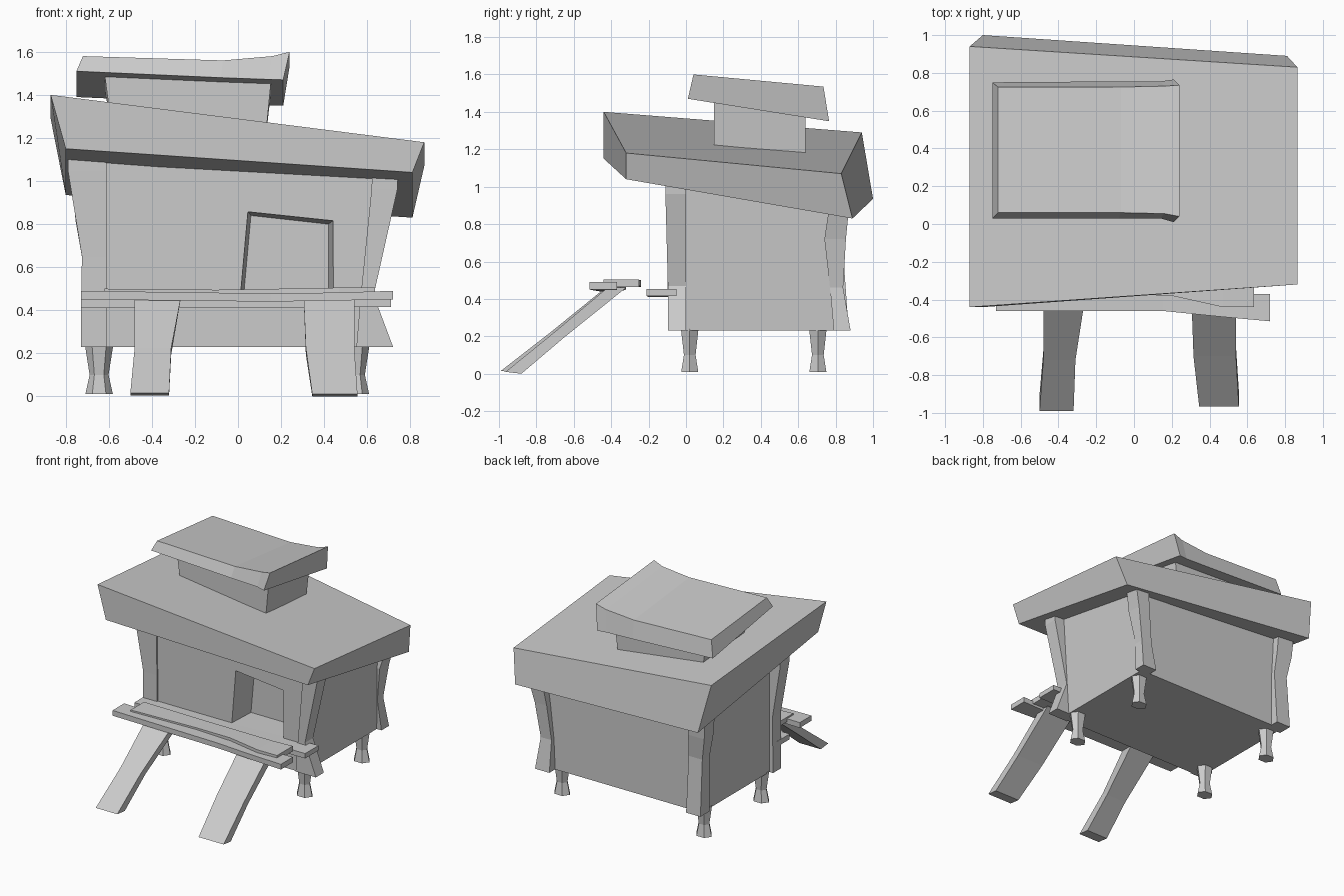
import bpy, bmesh, math


def loft(name, rings):
    """Closed solid skinned through matching rings of points."""
    bm = bmesh.new()
    vs = [[bm.verts.new(p) for p in r] for r in rings]
    n = len(rings[0])
    for a, b in zip(vs, vs[1:]):
        for i in range(n):
            j = (i + 1) % n
            bm.faces.new((a[i], a[j], b[j], b[i]))
    bm.faces.new(vs[0])
    bm.faces.new(vs[-1])
    bmesh.ops.recalc_face_normals(bm, faces=bm.faces)
    me = bpy.data.meshes.new(name)
    bm.to_mesh(me)
    bm.free()
    ob = bpy.data.objects.new(name, me)
    bpy.context.collection.objects.link(ob)
    return ob


def rect(z, x0, x1, y0, y1):
    return [(x0, y0, z), (x1, y0, z), (x1, y1, z), (x0, y1, z)]


def across(x, *yz):
    return [(x, y, z) for y, z in yz]


# Hut body, its top following the tilted roof
body = loft("hut_body", [
    rect(0.23, -0.70, 0.61, -0.085, 0.81),
    [(-0.70, -0.095, 1.16), (0.66, -0.095, 1.07), (0.66, 0.81, 0.91), (-0.70, 0.81, 1.02)]])

# Doorway recess cut into the front
cutter = loft("doorway_cutter", [
    [(0.005, -0.15, 0.45), (0.45, -0.15, 0.45), (0.447, -0.15, 0.82), (0.042, -0.15, 0.862)],
    [(0.025, 0.12, 0.455), (0.42, 0.12, 0.455), (0.42, 0.12, 0.80), (0.06, 0.12, 0.84)]])
cutter.hide_render = True
mod = body.modifiers.new("doorway", 'BOOLEAN')
mod.object = cutter
mod.operation = 'DIFFERENCE'
mod.solver = 'EXACT'
bpy.context.view_layer.objects.active = body
bpy.ops.object.modifier_apply(modifier=mod.name)
bpy.data.objects.remove(cutter)

# Crooked corner posts: (z, x0, x1, y0, y1)
posts = {
    "front_left_post": [(0.23, -0.73, -0.61, -0.095, 0.0), (0.65, -0.725, -0.61, -0.10, 0.0),
                        (1.05, -0.79, -0.61, -0.11, 0.0), (1.15, -0.79, -0.61, -0.11, 0.0)],
    "front_right_post": [(0.23, 0.55, 0.72, -0.095, 0.0), (0.47, 0.57, 0.63, -0.097, 0.0),
                         (0.96, 0.62, 0.74, -0.11, 0.0), (1.08, 0.625, 0.745, -0.11, 0.0)],
    "back_right_post": [(0.23, 0.53, 0.65, 0.79, 0.88), (0.46, 0.54, 0.63, 0.77, 0.84),
                        (0.72, 0.57, 0.67, 0.74, 0.855), (0.92, 0.60, 0.72, 0.77, 0.875)],
    "back_left_post": [(0.23, -0.73, -0.61, 0.76, 0.87), (0.65, -0.725, -0.61, 0.75, 0.84),
                       (0.82, -0.755, -0.62, 0.75, 0.86), (1.02, -0.77, -0.63, 0.75, 0.87)],
}
for name, st in posts.items():
    loft(name, [rect(*s) for s in st])

# Main roof slab, tilted and flared
loft("main_roof", [
    [(-0.80, -0.44, 1.15), (0.81, -0.32, 1.04), (0.81, 0.89, 0.83), (-0.80, 1.0, 0.935)],
    [(-0.87, -0.44, 1.40), (0.865, -0.32, 1.18), (0.865, 0.83, 1.07), (-0.87, 0.94, 1.29)]])

# Cupola block
loft("cupola", [
    rect(1.12, -0.57, 0.12, 0.15, 0.64),
    [(-0.62, 0.15, 1.50), (0.155, 0.15, 1.48), (0.155, 0.64, 1.43), (-0.62, 0.64, 1.44)]])

# Sagging cupola cap: x bottom/top, front bottom, back bottom, back top, front top
cap = []
for xb, xt, fb, bb, bt, ft in [
        (-0.75, -0.72, (0.03, 1.51), (0.75, 1.39), (0.725, 1.515), (0.06, 1.58)),
        (-0.08, -0.07, (0.03, 1.48), (0.755, 1.36), (0.725, 1.49), (0.06, 1.56)),
        (0.14, 0.16, (0.03, 1.472), (0.755, 1.352), (0.73, 1.51), (0.055, 1.58)),
        (0.21, 0.24, (0.01, 1.47), (0.765, 1.35), (0.735, 1.535), (0.04, 1.60))]:
    cap.append([(xb, *fb), (xb, *bb), (xt, *bt), (xt, *ft)])
loft("cupola_cap", cap)

# Hourglass six-sided legs
for side, x in (("left", -0.645), ("right", 0.545)):
    for end, y in (("front", 0.02), ("back", 0.705)):
        loft(f"{end}_{side}_leg", [
            [(x + r * math.cos(i * math.pi / 3), y + 0.82 * r * math.sin(i * math.pi / 3), z)
             for i in range(6)]
            for z, r in ((0.01, 0.064), (0.10, 0.044), (0.24, 0.066))])

# Porch boards: per station x, y0, y1, bottom z, top z
boards = {
    "porch_ledge": [(-0.73, -0.20, -0.05, 0.41, 0.45), (0.71, -0.21, -0.05, 0.415, 0.452)],
    "inner_board": [(-0.62, -0.40, -0.24, 0.465, 0.50), (-0.1, -0.37, -0.24, 0.465, 0.495),
                    (0.2, -0.38, -0.25, 0.47, 0.50), (0.47, -0.44, -0.26, 0.47, 0.505),
                    (0.635, -0.44, -0.25, 0.465, 0.505)],
    "outer_board": [(-0.73, -0.46, -0.32, 0.45, 0.49), (0.15, -0.46, -0.35, 0.44, 0.478),
                    (0.45, -0.49, -0.37, 0.445, 0.482), (0.72, -0.515, -0.37, 0.45, 0.49)],
}
for name, st in boards.items():
    loft(name, [across(x, (a, z0), (b, z0), (b, z1), (a, z1)) for x, a, b, z0, z1 in st])

# Slanted support planks: x0, x1, upper (y, z), lower (y, z)
planks = {
    "left_support_plank": [(-0.50, -0.32, (-0.99, 0.015), (-0.90, 0.005)),
                           (-0.48, -0.31, (-0.72, 0.225), (-0.67, 0.195)),
                           (-0.48, -0.265, (-0.43, 0.46), (-0.33, 0.46))],
    "right_support_plank": [(0.345, 0.555, (-0.965, 0.01), (-0.88, 0.0)),
                            (0.315, 0.54, (-0.70, 0.225), (-0.65, 0.195)),
                            (0.305, 0.54, (-0.42, 0.46), (-0.32, 0.46))],
}
for name, st in planks.items():
    loft(name, [[(x0, *u), (x1, *u), (x1, *l), (x0, *l)] for x0, x1, u, l in st])
